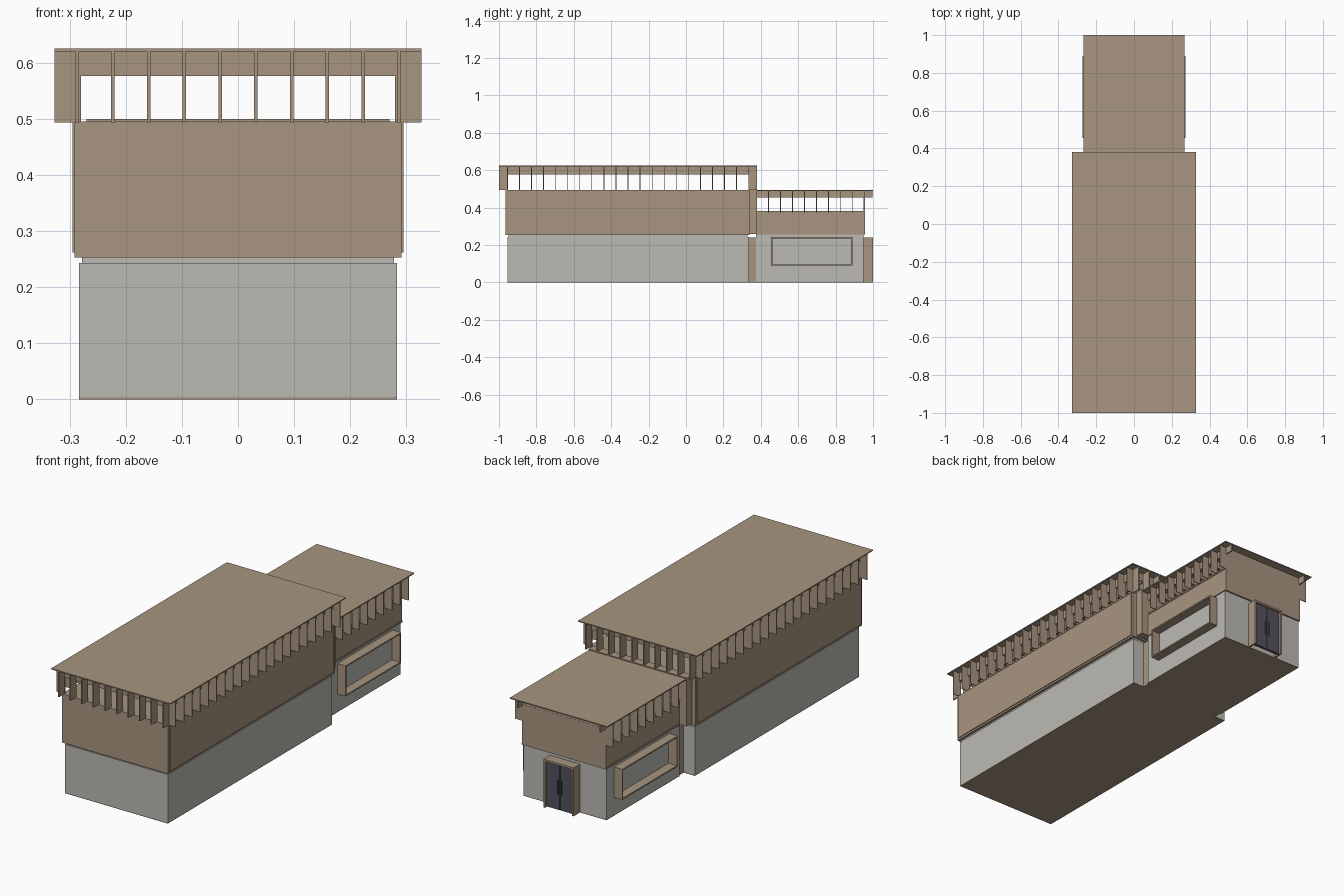
import bpy
import bmesh
from mathutils import Matrix, Vector

cube = bpy.data.objects.get("Cube")
if cube:
    bpy.data.objects.remove(cube, do_unlink=True)


def material(name, r, g, b):
    m = bpy.data.materials.new(name)
    m.use_nodes = True
    m.diffuse_color = (r, g, b, 1)
    bsdf = m.node_tree.nodes["Principled BSDF"]
    bsdf.inputs["Base Color"].default_value = (r, g, b, 1)
    bsdf.inputs["Roughness"].default_value = 0.8
    return m


TIMBER = material("tan timber", 0.39, 0.30, 0.214)
PLASTER = material("pale grey plaster", 0.50, 0.49, 0.455)
DOOR = material("dark slate", 0.085, 0.085, 0.105)


def build(name, mat, *boxes):
    """One object made of boxes, each given as x, y and z ranges."""
    bm = bmesh.new()
    for ranges in boxes:
        low, high = (Vector(r[i] for r in ranges) for i in (0, 1))
        place = Matrix.Translation((low + high) / 2) @ Matrix.Diagonal((high - low).to_4d())
        bmesh.ops.create_cube(bm, size=1, matrix=place)
    mesh = bpy.data.meshes.new(name)
    bm.to_mesh(mesh)
    bm.free()
    mesh.materials.append(mat)
    obj = bpy.data.objects.new(name, mesh)
    bpy.context.collection.objects.link(obj)
    return obj


def wide(w):
    return (-w, w)


def around(c, t=0.004):
    return (c - t / 2, c + t / 2)


def cross_frames(ys, half, inner, foot, beam, top):
    """Roof frames across the building, with a drop fin at each side."""
    boxes = []
    for y in ys:
        boxes += [(wide(half), around(y), (beam, top)),
                  ((inner, half), around(y), (foot, beam)),
                  ((-half, -inner), around(y), (foot, beam))]
    return boxes


# Main hall: floor, plaster base, shadow gap and timber cladding
build("hall_floor", TIMBER, (wide(0.283), (-0.955, 0.335), (0, 0.004)))
build("hall_base", PLASTER, (wide(0.283), (-0.955, 0.335), (0.004, 0.243)))
build("hall_shadow_gap", PLASTER, (wide(0.278), (-0.95, 0.33), (0.243, 0.255)))
build("hall_cladding", TIMBER, (wide(0.291), (-0.965, 0.34), (0.253, 0.495)))
build("hall_side_panels", TIMBER,
      *[((s - 0.003, s + 0.003), (-0.955, 0.33), (0.262, 0.493)) for s in (-0.292, 0.292)])

# Main hall roof on a grid of open frames
build("hall_roof", TIMBER, (wide(0.327), (-1, 0.38), (0.62, 0.625)))
build("hall_cross_frames", TIMBER,
      *cross_frames([-0.955 + 0.0645 * i for i in range(21)], 0.327, 0.28, 0.493, 0.576, 0.62))
long_frames = []
for i in range(10):
    x = around((i - 4.5) * 0.0637, 0.006)
    long_frames += [(x, (-1, 0.38), (0.576, 0.62)),
                    (x, (-1, -0.953), (0.493, 0.576)),
                    (x, (0.335, 0.38), (0.493, 0.576))]
build("hall_long_frames", TIMBER, *long_frames)

# Recessed link between the two volumes
build("link_base", TIMBER, (wide(0.222), (0.332, 0.378), (0, 0.24)))
build("link_upper_wall", TIMBER, (wide(0.27), (0.338, 0.38), (0.26, 0.5)))

# Rear wing
build("wing_floor", TIMBER, (wide(0.228), (0.375, 0.95), (0, 0.004)))
build("wing_base", PLASTER, (wide(0.228), (0.375, 0.95), (0.004, 0.258)))
build("wing_cladding", TIMBER, (wide(0.23), (0.38, 0.95), (0.258, 0.38)))
build("wing_ledge", TIMBER, (wide(0.233), (0.38, 0.957), (0.256, 0.264)),
      (wide(0.233), (0.38, 0.953), (0.374, 0.382)))
build("wing_back_wall", TIMBER, (wide(0.23), (0.948, 0.958), (0.256, 0.457)))
build("wing_roof", TIMBER, (wide(0.268), (0.378, 1), (0.49, 0.495)))
build("wing_cross_frames", TIMBER,
      *cross_frames([0.441 + 0.0643 * i for i in range(9)], 0.268, 0.228, 0.375, 0.455, 0.49))
build("wing_long_beams", TIMBER,
      *[(around(x, 0.006), (0.38, 0.998), (0.455, 0.49)) for x in (-0.227, 0.227)])

# Projecting window surrounds on both sides of the wing
for name, s in (("left", 1), ("right", -1)):
    depth = tuple(sorted((s * 0.222, s * 0.273)))
    build(name + "_window_surround", TIMBER,
          (depth, (0.455, 0.89), (0.09, 0.097)), (depth, (0.455, 0.89), (0.235, 0.242)),
          (depth, (0.455, 0.462), (0.09, 0.242)), (depth, (0.883, 0.89), (0.09, 0.242)))

# Back entrance: timber surround and a pair of dark leaves with handles
build("door_surround", TIMBER,
      (wide(0.083), (0.945, 1), (0.23, 0.24)),
      *[(around(x, 0.008), (0.945, 1), (0, 0.24)) for x in (-0.079, 0.079)])
build("door_leaves", DOOR,
      ((-0.075, -0.002), (0.975, 0.988), (0.003, 0.23)),
      ((0.002, 0.075), (0.975, 0.988), (0.003, 0.23)))
build("door_handles", DOOR,
      *[(around(x, 0.003), (0.988, 0.995), (0.08, 0.15)) for x in (-0.01, 0.01)])
